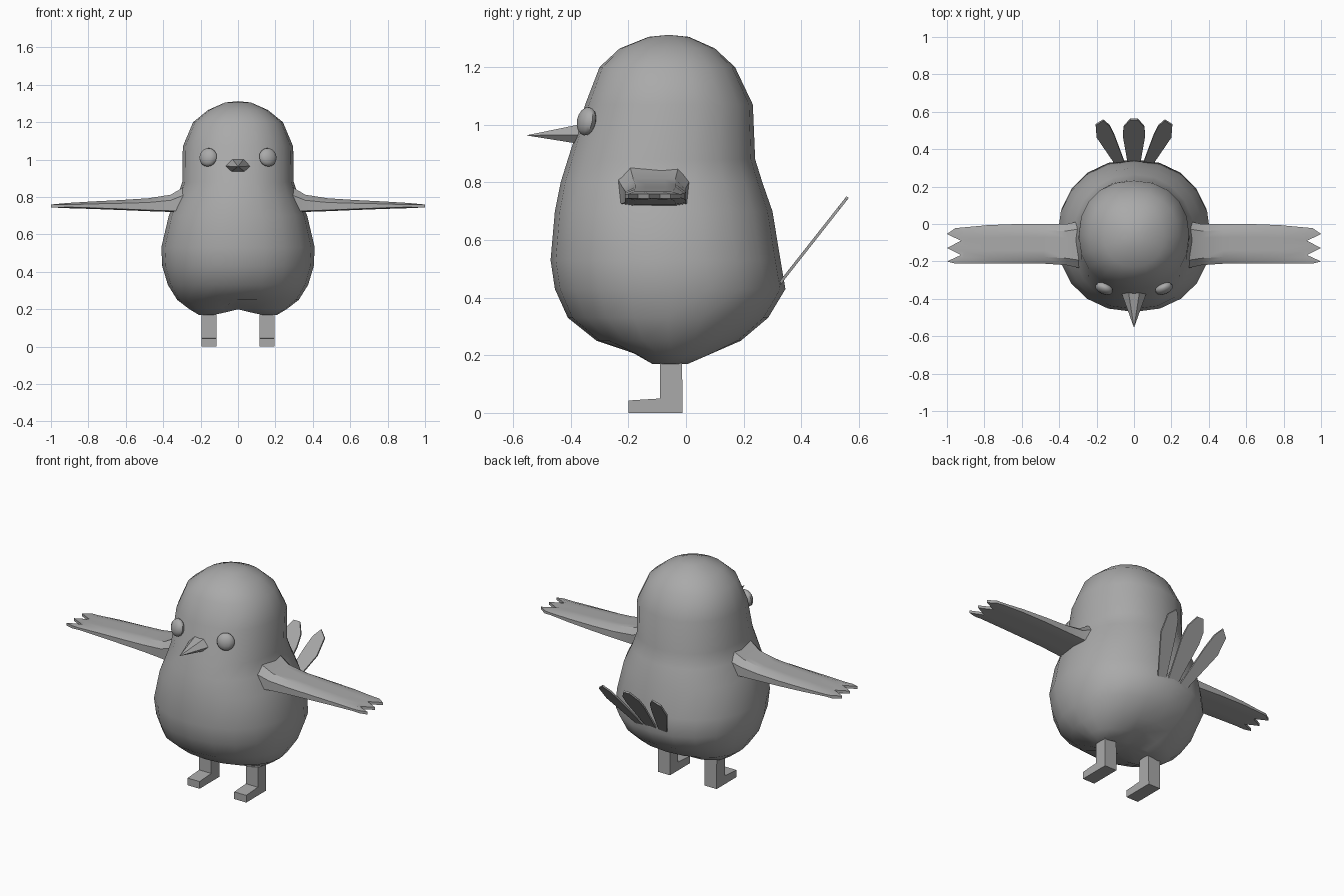
import bpy, bmesh, math
from mathutils import Vector, Matrix

cube = bpy.data.objects.get("Cube")
if cube:
    bpy.data.objects.remove(cube, do_unlink=True)

GREY = (0.4, 0.4, 0.4, 1)
grey = bpy.data.materials.new("plain_grey")
grey.use_nodes = True
grey.diffuse_color = GREY
grey.node_tree.nodes["Principled BSDF"].inputs["Base Color"].default_value = GREY


def finish(bm, name, angle=40):
    """Turn a bmesh into a shaded, coloured object."""
    bmesh.ops.recalc_face_normals(bm, faces=bm.faces)
    mesh = bpy.data.meshes.new(name)
    bm.to_mesh(mesh)
    bm.free()
    mesh.materials.append(grey)
    obj = bpy.data.objects.new(name, mesh)
    bpy.context.collection.objects.link(obj)
    bpy.ops.object.select_all(action='DESELECT')
    obj.select_set(True)
    bpy.context.view_layer.objects.active = obj
    bpy.ops.object.shade_smooth_by_angle(angle=math.radians(angle))
    return obj


def bridge(bm, a, b):
    n = len(a)
    for i in range(n):
        j = (i + 1) % n
        bm.faces.new((a[i], a[j], b[j], b[i]))


def fan(bm, ring, tip):
    for i in range(len(ring)):
        bm.faces.new((ring[i], ring[(i + 1) % len(ring)], tip))


def slab(name, outline, offset, place, angle=30):
    """Extrude a flat outline by an offset; place maps outline points to 3D."""
    bm = bmesh.new()
    a = [bm.verts.new(place(p)) for p in outline]
    b = [bm.verts.new(v.co + Vector(offset)) for v in a]
    bm.faces.new(a)
    bm.faces.new(b)
    bridge(bm, a, b)
    return finish(bm, name, angle)


# Body and head: rounded rings given as height, half width, front, back
RINGS = [
    (0.17, 0.21, -0.13, 0.02), (0.20, 0.26, -0.19, 0.10),
    (0.25, 0.325, -0.31, 0.19), (0.33, 0.375, -0.41, 0.285),
    (0.43, 0.405, -0.455, 0.345), (0.53, 0.41, -0.47, 0.328),
    (0.70, 0.37, -0.455, 0.30), (0.80, 0.325, -0.435, 0.265),
    (0.88, 0.298, -0.41, 0.24), (1.07, 0.295, -0.35, 0.232),
    (1.20, 0.24, -0.30, 0.17), (1.265, 0.16, -0.23, 0.10),
    (1.305, 0.07, -0.13, 0.01),
]
SIDES = 20
bm = bmesh.new()
rings = []
for k, (z, w, front, back) in enumerate(RINGS):
    ring = []
    for i in range(SIDES):
        t = math.tau * i / SIDES
        c, s = math.cos(t), math.sin(t)
        x = w * math.copysign(abs(c) ** 0.92, c)
        y = (front + back) / 2 + (back - front) / 2 * math.copysign(abs(s) ** 0.92, s)
        # Shallow cleft between the legs
        lift = 0.03 * max(0, 1 - abs(x) / 0.12) if k < 2 else 0
        ring.append(bm.verts.new((x, y, z + lift)))
    rings.append(ring)
for a, b in zip(rings, rings[1:]):
    bridge(bm, a, b)
fan(bm, rings[0], bm.verts.new((0, -0.05, 0.205)))
fan(bm, rings[-1], bm.verts.new((0, -0.06, 1.312)))
finish(bm, "body", 50)

# Beak: a six-sided cone with a flatter underside
bm = bmesh.new()
section = [(-0.07, 0.965), (-0.03, 1.003), (0.03, 1.003),
           (0.07, 0.965), (0.04, 0.932), (-0.04, 0.932)]
base = [bm.verts.new((x, -0.36, z)) for x, z in section]
fan(bm, base, bm.verts.new((0, -0.555, 0.963)))
bm.faces.new(base)
finish(bm, "beak")

# Tail plane rises backwards from the rump
def tail_place(p):
    return Vector((p[0], p[1], 0.46 + (p[1] - 0.34) * 1.27))

MID = [(-0.025, 0.28), (0.025, 0.28), (0.06, 0.48), (0.055, 0.525),
       (0.02, 0.565), (-0.02, 0.565), (-0.055, 0.525), (-0.06, 0.48)]
SIDE = [(0.03, 0.28), (0.07, 0.28), (0.2, 0.47), (0.205, 0.535),
        (0.165, 0.56), (0.13, 0.53), (0.105, 0.48)]
THICK = (0, -0.008, 0.006)
slab("tail_feather_middle", MID, THICK, tail_place)

# Wing stations: x, front edge, back edge, bottom, top
WING = [(0.27, -0.24, 0.02, 0.72, 0.865), (0.36, -0.22, 0.0, 0.72, 0.812),
        (0.48, -0.212, 0.0, 0.724, 0.793), (0.62, -0.212, 0.0, 0.73, 0.784),
        (0.78, -0.212, -0.006, 0.736, 0.776), (0.91, -0.212, -0.018, 0.74, 0.768)]
# Wing tip: x and y across three feathers with notches between
TIP = [(0.955, -0.212), (1.0, -0.2), (0.925, -0.166), (1.0, -0.128),
       (0.925, -0.09), (1.0, -0.053), (0.955, -0.022)]

for side, word in ((1, "left"), (-1, "right")):
    slab(f"{word}_tail_feather", SIDE, THICK,
         lambda p: tail_place((p[0] * side, p[1])))

    # Wing: closed loops over the top and back along the underside
    bm = bmesh.new()
    loops = []
    n = len(TIP)
    for x, front, back, low, high in WING:
        ys = [front + (back - front) * j / (n - 1) for j in range(n)]
        mid = (low + high) / 2
        top, under = [], []
        for j, y in enumerate(ys):
            edge = j in (0, n - 1)
            top.append(bm.verts.new((side * x, y, mid + (high - mid) * (0.35 if edge else 1))))
            under.append(bm.verts.new((side * x, y, low + (0.006 if edge else 0))))
        loops.append(top + under[::-1])
    top = [bm.verts.new((side * x, y, 0.76)) for x, y in TIP]
    under = [bm.verts.new((side * x, y, 0.744)) for x, y in TIP]
    loops.append(top + under[::-1])
    for a, b in zip(loops, loops[1:]):
        bridge(bm, a, b)
    for j in range(n - 1):
        bm.faces.new((top[j], top[j + 1], under[j + 1], under[j]))
    bm.faces.new(loops[0])
    finish(bm, f"{word}_wing", 35)

    # Leg and foot: one L-shaped profile
    leg = [(-0.2, 0), (-0.012, 0), (-0.014, 0.23), (-0.09, 0.23),
           (-0.09, 0.05), (-0.2, 0.043)]
    slab(f"{word}_leg", leg, (side * 0.08, 0, 0),
         lambda p: Vector((side * 0.115, p[0], p[1])))

    # Eye: flattened ball leaning with the face
    bm = bmesh.new()
    bmesh.ops.create_uvsphere(bm, u_segments=12, v_segments=8, radius=0.05)
    turn = Matrix.Rotation(side * 0.4, 4, 'Z') @ Matrix.Rotation(-0.2, 4, 'X')
    bm.transform(Matrix.Translation((side * 0.16, -0.345, 1.012)) @ turn
                 @ Matrix.Diagonal((1, 0.6, 1, 1)))
    finish(bm, f"{word}_eye")
